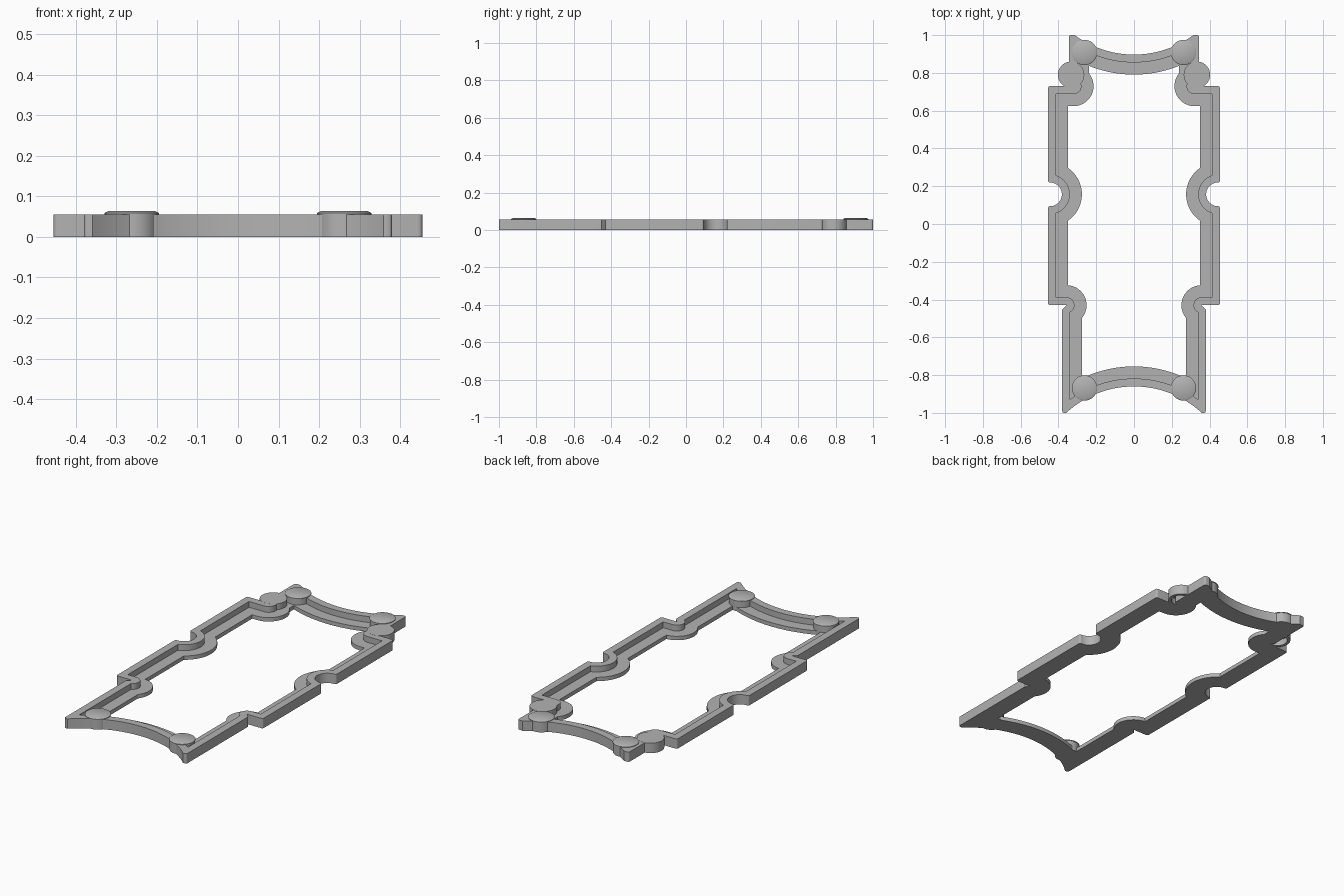
import bpy, bmesh, math

if "Cube" in bpy.data.objects:
    bpy.data.objects.remove(bpy.data.objects["Cube"])

H, LEDGE_Z = 0.055, 0.022      # wall and ledge heights
WALL, LEDGE = 0.042, 0.106     # inward offsets of wall and ledge
R, TOP_Y, BOT_Y = 0.53, 1.427, -1.39   # end arcs: radius and centres

grey = bpy.data.materials.new("grey_plastic")
grey.diffuse_color = (0.45, 0.45, 0.45, 1)
grey.use_nodes = True
grey.node_tree.nodes["Principled BSDF"].inputs["Base Color"].default_value = grey.diffuse_color


def arc(cx, cy, r, a0, a1, n):
    return [(cx + r * math.cos(a0 + (a1 - a0) * i / n),
             cy + r * math.sin(a0 + (a1 - a0) * i / n)) for i in range(n + 1)]


def fillet(p0, c, p1, n=4):
    return [tuple((1 - t) ** 2 * a + 2 * t * (1 - t) * b + t * t * e
                  for a, b, e in zip(p0, c, p1)) for t in [i / n for i in range(n + 1)]]


def outline(d):
    """Closed outline of the frame, moved inward by d."""
    x_up, x_mid, x_low = -0.345 + d, -0.455 + d, -0.38 + d
    f = 0.012 if d == 0 else 0.0
    r = R + d
    pts = []
    # top arc and horn
    y = min(1 - d, TOP_Y - math.sqrt(r * r - x_up ** 2))
    a = math.asin(math.sqrt(r * r - (TOP_Y - y) ** 2) / r)
    pts += arc(0, TOP_Y, r, -math.pi / 2, -math.pi / 2 - a, 20)
    pts += fillet((x_up + f, y), (x_up, y), (x_up, y - f))
    # upper step
    cx, cy = -0.32, 0.73
    dy = math.sqrt(max(0, d * d - (x_up - cx) ** 2)) if d else 0.025
    pts.append((x_up, cy + dy))
    pts += arc(cx, cy, d, math.atan2(dy, x_up - cx), -math.pi / 2, 14)
    y = cy - d
    pts += fillet((x_mid + f, y), (x_mid, y), (x_mid, y - f))
    # middle round notch
    cx, cy, rn = -0.445, 0.157, 0.063 + d
    dy = math.sqrt(rn * rn - (x_mid - cx) ** 2)
    a = math.atan2(dy, x_mid - cx + f)
    pts += fillet((x_mid, cy + dy + f), (x_mid, cy + dy), (x_mid + f, cy + dy))
    pts += arc(cx, cy, rn, a, -a, 24)
    pts += fillet((x_mid + f, cy - dy), (x_mid, cy - dy), (x_mid, cy - dy - f))
    # lower step
    cx, cy = -0.357, -0.43
    y = cy + d
    pts += fillet((x_mid, y + f), (x_mid, y), (x_mid + f, y))
    dy = math.sqrt(max(0, d * d - (x_low - cx) ** 2)) if d else 0.022
    pts += arc(cx, cy, d, math.pi / 2, math.atan2(-dy, x_low - cx), 14)
    pts.append((x_low, cy - dy))
    # bottom horn and arc
    y = max(-1 + d, BOT_Y + math.sqrt(r * r - x_low ** 2))
    a = math.asin(math.sqrt(r * r - (y - BOT_Y) ** 2) / r)
    pts += fillet((x_low, y + f), (x_low, y), (x_low + f, y))
    pts += arc(0, BOT_Y, r, math.pi / 2 + a, math.pi / 2, 20)
    # mirrored right half
    return pts + [(-px, py) for px, py in reversed(pts)]


def finish(bm, name):
    bmesh.ops.remove_doubles(bm, verts=bm.verts, dist=1e-5)
    bmesh.ops.recalc_face_normals(bm, faces=bm.faces)
    me = bpy.data.meshes.new(name)
    bm.to_mesh(me)
    bm.free()
    me.materials.append(grey)
    ob = bpy.data.objects.new(name, me)
    bpy.context.collection.objects.link(ob)
    bpy.ops.object.select_all(action='DESELECT')
    ob.select_set(True)
    bpy.context.view_layer.objects.active = ob
    bpy.ops.object.shade_smooth_by_angle(angle=math.radians(30))
    return ob


def strip(bm, loops):
    """Join rings of vertices in order, closing each ring."""
    for a, b in zip(loops, loops[1:]):
        n = len(a)
        for i in range(n):
            j = (i + 1) % n
            bm.faces.new((a[i], a[j], b[j], b[i]))


def lathe(name, x, y, profile, n=40):
    """Round part from (radius, z) points, capped at both ends."""
    bm = bmesh.new()
    rings = [[bm.verts.new((x + r * math.cos(2 * math.pi * i / n),
                            y + r * math.sin(2 * math.pi * i / n), z))
              for i in range(n)] for r, z in profile]
    strip(bm, rings)
    bm.faces.new(rings[0])
    bm.faces.new(rings[-1])
    return finish(bm, name)


# frame: raised outer wall with a lower inner ledge
bm = bmesh.new()
section = [(0, 0), (0, H), (WALL, H), (WALL, LEDGE_Z), (LEDGE, LEDGE_Z), (LEDGE, 0)]
rings = [[bm.verts.new((x, y, z)) for x, y in outline(d)] for d, z in section]
strip(bm, rings + rings[:1])
finish(bm, "frame")

for side, s in (("left", -1), ("right", 1)):
    # corner posts with chamfered caps
    for end, y in (("back", 0.908), ("front", -0.868)):
        lathe(f"{end}_{side}_post", s * 0.262, y,
              [(0.065, 0), (0.065, H), (0.067, H + 0.001), (0.067, H + 0.004), (0.058, H + 0.009)])
    # side knobs, hollow underneath
    lathe(f"{side}_knob", s * 0.333, 0.79,
          [(0.054, 0.035), (0.054, 0), (0.07, 0), (0.07, H + 0.0005)])
